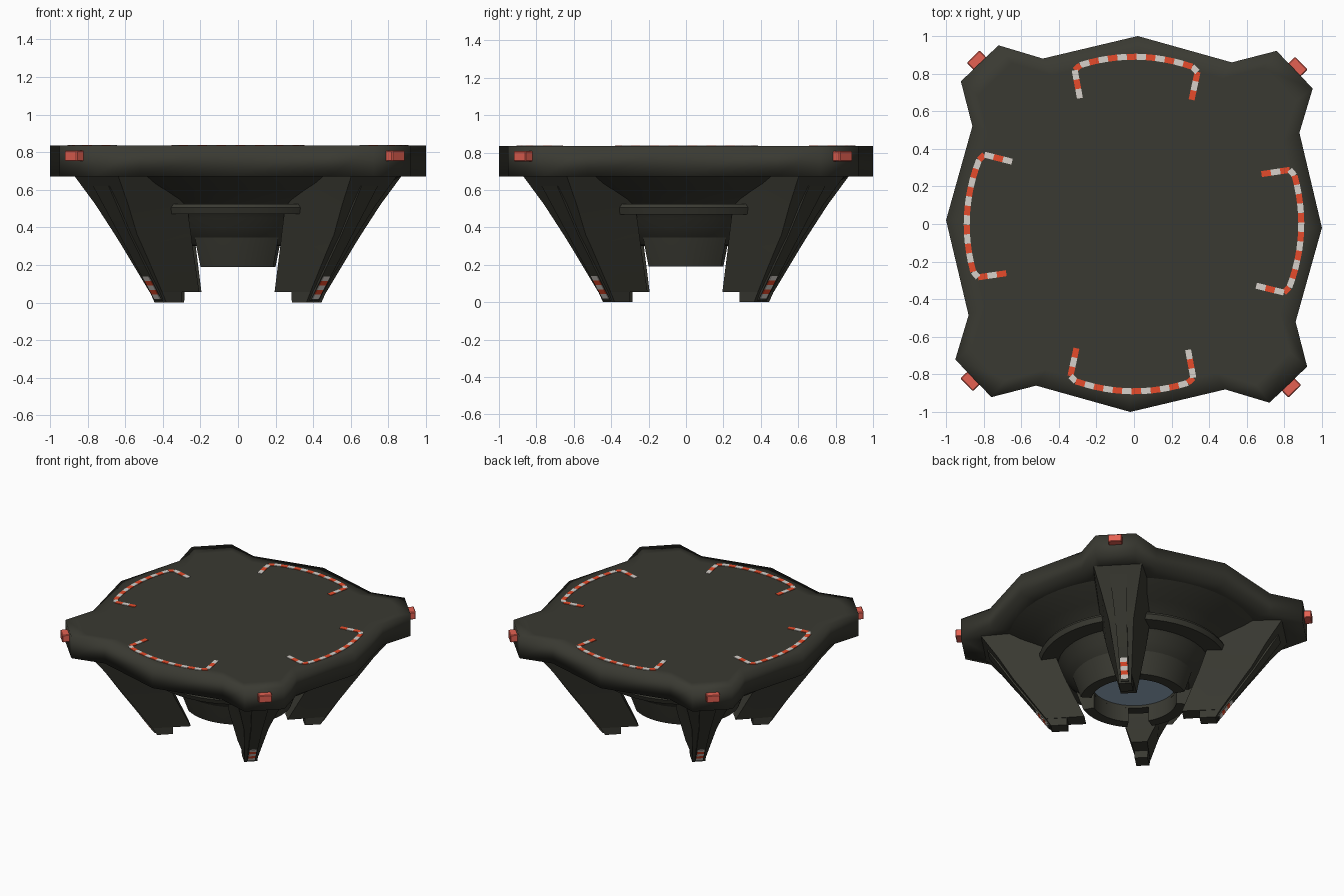
import bpy, bmesh, math
from mathutils import Matrix, Vector

if "Cube" in bpy.data.objects:
    bpy.data.objects.remove(bpy.data.objects["Cube"])

TWIST = math.radians(-1.15)   # whole model is turned slightly


def mat(name, rgb):
    m = bpy.data.materials.new(name)
    m.diffuse_color = (*rgb, 1)
    m.use_nodes = True
    m.node_tree.nodes["Principled BSDF"].inputs["Base Color"].default_value = m.diffuse_color
    return m


HULL = mat("dark olive metal", (0.042, 0.042, 0.032))
RED = mat("warning red", (0.85, 0.075, 0.025))
WHITE = mat("warning white", (0.68, 0.64, 0.6))
LAMP = mat("lamp red", (0.78, 0.12, 0.085))
GLASS = mat("blue grey glass", (0.33, 0.45, 0.58))


def finish(bm, name, mats, rot=0.0, angle=35):
    bmesh.ops.remove_doubles(bm, verts=bm.verts, dist=1e-5)
    bmesh.ops.recalc_face_normals(bm, faces=bm.faces)
    bmesh.ops.transform(bm, matrix=Matrix.Rotation(rot, 4, 'Z'), verts=bm.verts)
    me = bpy.data.meshes.new(name)
    bm.to_mesh(me)
    bm.free()
    ob = bpy.data.objects.new(name, me)
    bpy.context.collection.objects.link(ob)
    for m in mats:
        me.materials.append(m)
    bpy.ops.object.select_all(action='DESELECT')
    ob.select_set(True)
    bpy.context.view_layer.objects.active = ob
    if angle:
        bpy.ops.object.shade_smooth_by_angle(angle=math.radians(angle))
    return ob


def loft(bm, rings, caps=True, mi=0):
    """Skin between rings of equal point count."""
    vs = [[bm.verts.new(p) for p in r] for r in rings]
    n = len(vs[0])
    for a, b in zip(vs, vs[1:]):
        for i in range(n):
            bm.faces.new((a[i], a[(i + 1) % n], b[(i + 1) % n], b[i])).material_index = mi
    if caps:
        bm.faces.new(vs[0][::-1]).material_index = mi
        bm.faces.new(vs[-1]).material_index = mi


def revolve(bm, prof, segs=48):
    loft(bm, [[(r * math.cos(2 * math.pi * i / segs), r * math.sin(2 * math.pi * i / segs), z)
               for i in range(segs)] for r, z in prof], caps=False)


def sector(bm, prof, half, segs=12):
    """Closed profile swept through a limited angle around +x."""
    rings = []
    for i in range(segs + 1):
        a = math.radians(-half + 2 * half * i / segs)
        rings.append([(r * math.cos(a), r * math.sin(a), z) for r, z in prof])
    loft(bm, rings)


# Landing deck: lobed plate with soft rim
quarter = [(0.87, -0.503), (1.0, 0), (0.87, 0.503), (0.936, 0.74), (0.74, 0.936)]
outline = []
for k in range(4):
    R = Matrix.Rotation(k * math.pi / 2, 2)
    outline += [R @ Vector(p) for p in quarter]
bm = bmesh.new()
loft(bm, [[(p.x * s, p.y * s, z) for p in outline]
          for s, z in ((0.84, 0.672), (1, 0.672), (1, 0.835), (0.9, 0.835))])
deck = finish(bm, "deck", [HULL], TWIST, 0)
for p in deck.data.polygons:
    p.use_smooth = len(p.vertices) == 4

# Underside bowl
bm = bmesh.new()
revolve(bm, [(0, 0.68), (0.88, 0.68), (0.80, 0.635), (0.71, 0.595), (0.62, 0.55), (0.55, 0.50),
             (0.51, 0.45), (0.475, 0.40), (0.43, 0.35), (0.38, 0.305), (0.295, 0.30),
             (0.295, 0.34), (0, 0.34)])
finish(bm, "bowl", [HULL], TWIST)

# Lens in the bottom opening
bm = bmesh.new()
revolve(bm, [(0, 0.32), (0.30, 0.32), (0.30, 0.33), (0, 0.33)])
finish(bm, "lens", [GLASS])

for k in range(4):
    side = k * math.pi / 2 + TWIST
    # Skirt flap and curved rail between each pair of legs
    bm = bmesh.new()
    sector(bm, [(0.43, 0.36), (0.41, 0.30), (0.37, 0.19), (0.295, 0.19), (0.295, 0.36)], 31.5)
    finish(bm, f"skirt_flap_{k}", [HULL], side)
    bm = bmesh.new()
    sector(bm, [(0.50, 0.525), (0.65, 0.525), (0.66, 0.505), (0.645, 0.47), (0.50, 0.47)], 36.5)
    finish(bm, f"rail_{k}", [HULL], side)

    # Leg: tapering fin with a foot
    corner = side + math.pi / 4
    bm = bmesh.new()
    sections = [(0.055, 0.338, 0.605, 0.055, 0.048), (0.30, 0.455, 0.78, 0.125, 0.078),
                (0.36, 0.48, 0.825, 0.14, 0.085), (0.52, 0.54, 0.93, 0.17, 0.125),
                (0.68, 0.60, 1.05, 0.20, 0.17)]
    loft(bm, [[(ri, -wi, z), (ro, -wo, z), (ro, wo, z), (ri, wi, z)]
              for z, ri, ro, wi, wo in sections])
    finish(bm, f"leg_{k}", [HULL], corner, 30)
    bm = bmesh.new()
    loft(bm, [[(0.46, -w, z), (ro, -w, z), (ro, w, z), (0.46, w, z)]
              for z, ro, w in ((0, 0.572, 0.045), (0.056, 0.605, 0.047))])
    finish(bm, f"foot_{k}", [HULL], corner, 25)

    # Raised rib down the outside of the leg
    bm = bmesh.new()
    loft(bm, [[(ro - 0.05, -w, z), (ro + 0.012, -w, z), (ro + 0.012, w, z), (ro - 0.05, w, z)]
              for z, ro, w in ((0.01, 0.575, 0.028), (0.36, 0.825, 0.04), (0.62, 1.0, 0.06))])
    finish(bm, f"leg_rib_{k}", [HULL], corner, 25)

    # Warning bands on the rib, alternating colours
    bm = bmesh.new()
    for j in range(5):
        ring = []
        for z in (0.02 + 0.024 * j, 0.044 + 0.024 * j):
            r = 0.575 + 0.012 + (z - 0.01) * 0.25 / 0.35
            ring.append([(r - 0.01, -0.024, z), (r + 0.004, -0.024, z),
                         (r + 0.004, 0.024, z), (r - 0.01, 0.024, z)])
        loft(bm, ring, mi=j % 2)
    finish(bm, f"leg_warning_{k}", [WHITE, RED], corner, 0)

    # Corner lamp
    bm = bmesh.new()
    bmesh.ops.create_cube(bm, size=1, matrix=Matrix.Translation((1.18, 0, 0.78))
                          @ Matrix.Diagonal((0.11, 0.095, 0.056, 1)))
    bmesh.ops.bevel(bm, geom=bm.edges[:], offset=0.005, segments=1, affect='EDGES')
    finish(bm, f"corner_lamp_{k}", [LAMP], corner, 0)

# Dashed bracket markings on the deck
path = [Vector((-0.297, 0.665)), Vector((-0.33, 0.83))]
for i in range(1, 21):
    t = -1 + i / 10
    path.append(Vector((0.33 * t, 0.83 + 0.06 * (1 - t * t))))
path.append(Vector((0.297, 0.665)))
lengths = [(b - a).length for a, b in zip(path, path[1:])]
total = sum(lengths)


def at(s):
    for a, b, l in zip(path, path[1:], lengths):
        if s <= l + 1e-9:
            return a.lerp(b, s / l)
        s -= l
    return path[-1]


DASHES = 20
for k, (deg, flip) in enumerate(((-0.8, 1), (87, -1), (179.2, 1), (267.3, -1))):
    bm = bmesh.new()
    for j in range(DASHES):
        p, q = at(total * j / DASHES), at(total * (j + 1) / DASHES)
        n = (q - p).normalized().orthogonal() * 0.016
        quad = [p - n, q - n, q + n, p + n]
        loft(bm, [[(v.x * flip, v.y, z) for v in quad] for z in (0.832, 0.839)], mi=j % 2)
    finish(bm, f"deck_marking_{k}", [WHITE, RED], math.radians(deg), 0)
